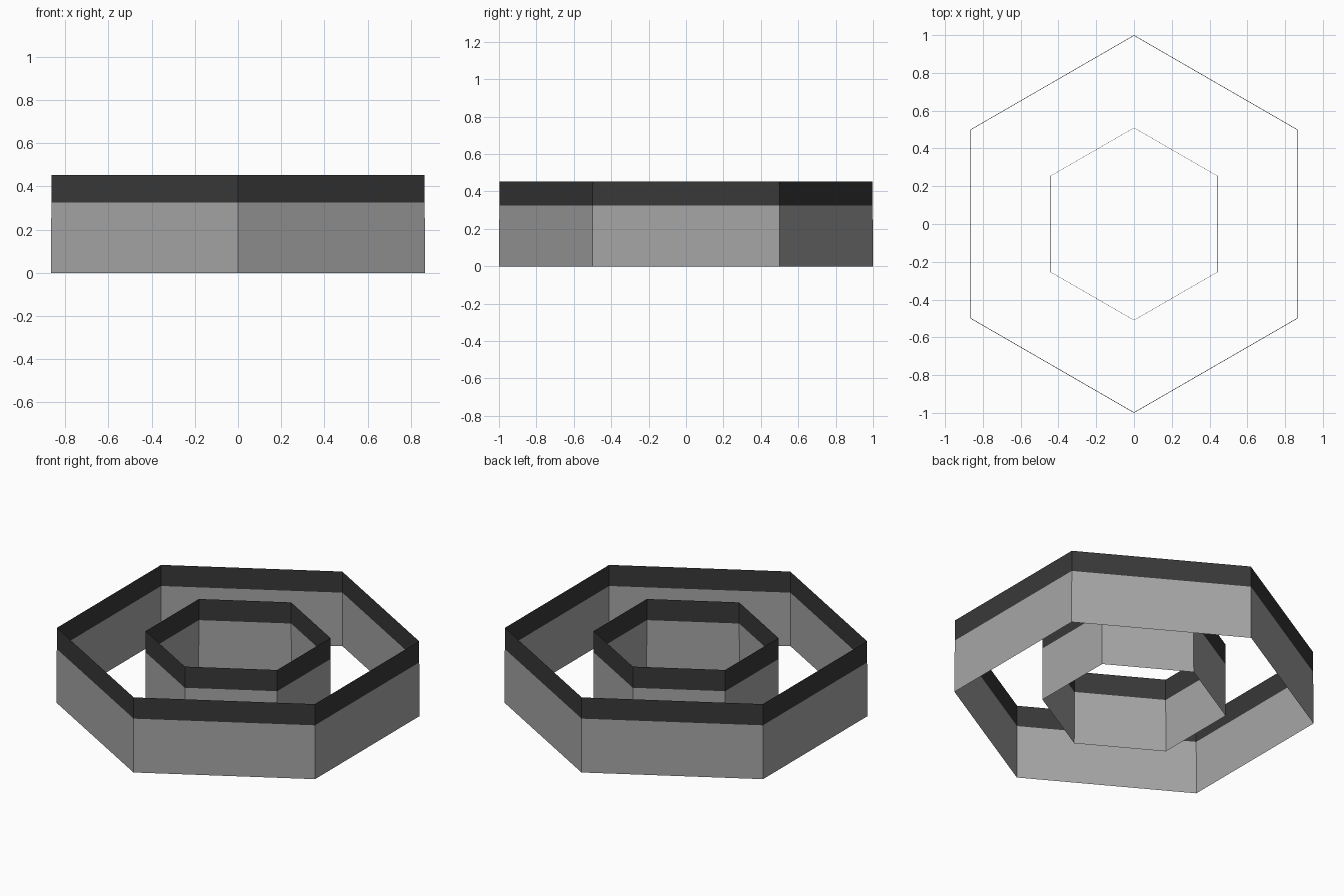
import bpy, bmesh, math

if "Cube" in bpy.data.objects:
    bpy.data.objects.remove(bpy.data.objects["Cube"])


def material(name, value):
    m = bpy.data.materials.new(name)
    m.diffuse_color = (value, value, value, 1)
    m.use_nodes = True
    m.node_tree.nodes["Principled BSDF"].inputs["Base Color"].default_value = m.diffuse_color
    return m


grey = material("mid grey", 0.38)
dark = material("dark charcoal", 0.04)

# heights of: base, colour break, top rim, with a very slight inward taper
LEVELS = [(0.0, 1.0), (0.325, 0.998), (0.453, 0.997)]


def hex_wall(name, radius):
    """Open thin hexagonal wall with a dark band along the top."""
    bm = bmesh.new()
    rings = []
    for z, k in LEVELS:
        rings.append([bm.verts.new((radius * k * math.sin(i * math.pi / 3),
                                    -radius * k * math.cos(i * math.pi / 3), z))
                      for i in range(6)])
    for band in range(2):
        lo, hi = rings[band], rings[band + 1]
        for i in range(6):
            j = (i + 1) % 6
            f = bm.faces.new((lo[i], lo[j], hi[j], hi[i]))
            f.material_index = band
    mesh = bpy.data.meshes.new(name)
    bm.to_mesh(mesh)
    bm.free()
    mesh.materials.append(grey)
    mesh.materials.append(dark)
    obj = bpy.data.objects.new(name, mesh)
    bpy.context.collection.objects.link(obj)
    return obj


# outer and inner rings
hex_wall("outer_wall", 1.0)
hex_wall("inner_wall", 0.51)
